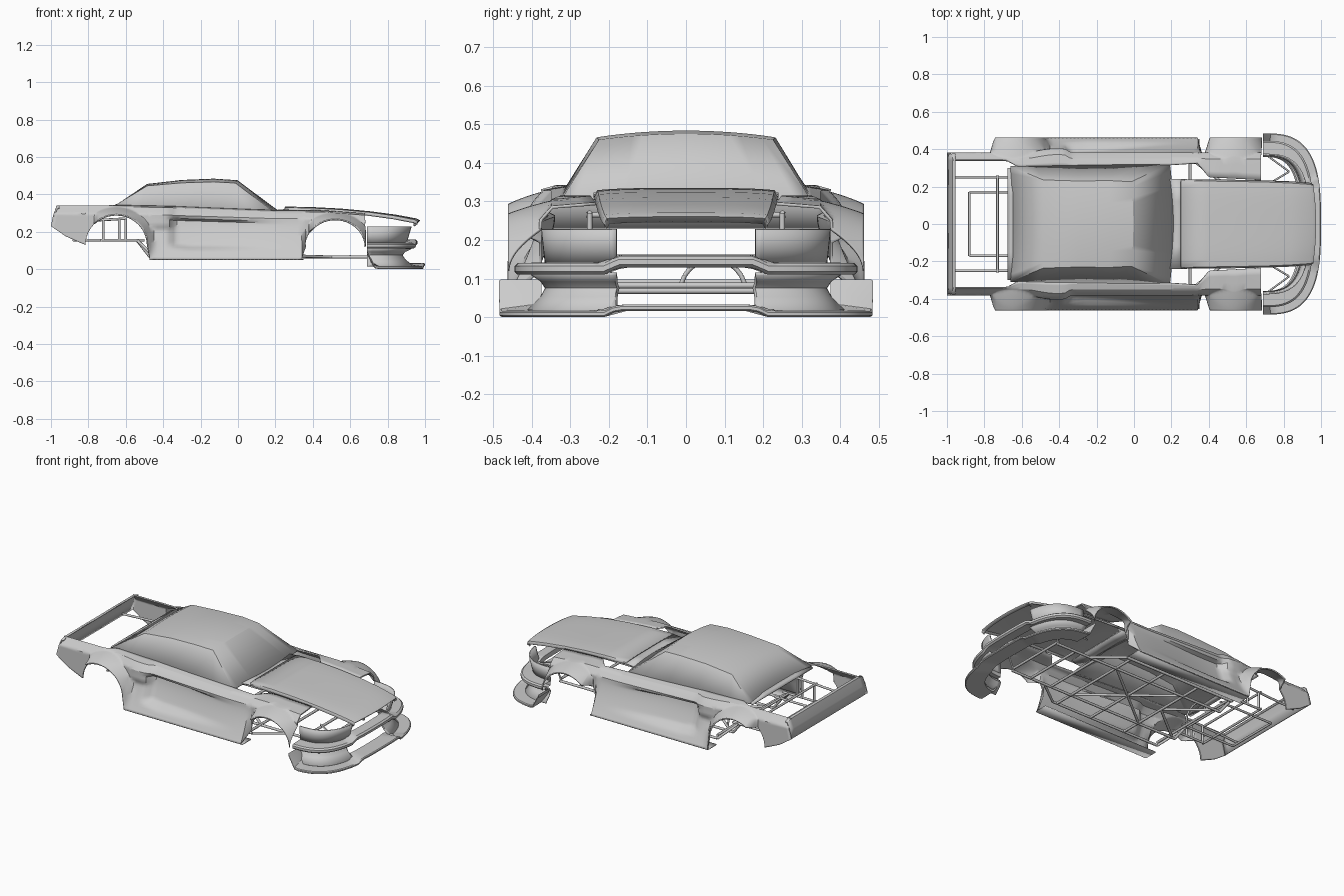
import bpy, bmesh, math
from mathutils import Vector, Matrix

if "Cube" in bpy.data.objects:
    bpy.data.objects.remove(bpy.data.objects["Cube"])


def finish(name, bm, thick=0.0, angle=32):
    bmesh.ops.remove_doubles(bm, verts=bm.verts, dist=0.0002)
    bmesh.ops.recalc_face_normals(bm, faces=bm.faces)
    me = bpy.data.meshes.new(name)
    bm.to_mesh(me)
    bm.free()
    ob = bpy.data.objects.new(name, me)
    bpy.context.collection.objects.link(ob)
    bpy.ops.object.select_all(action='DESELECT')
    ob.select_set(True)
    bpy.context.view_layer.objects.active = ob
    bpy.ops.object.shade_smooth_by_angle(angle=math.radians(angle))
    if thick:
        m = ob.modifiers.new("thickness", 'SOLIDIFY')
        m.thickness, m.offset = thick, 0
    return ob


def add_grid(bm, rows, closed=False, caps=False, sy=1):
    vs = [[bm.verts.new((p[0], p[1] * sy, p[2])) for p in r] for r in rows]
    n = len(vs[0])
    for a, b in zip(vs, vs[1:]):
        for j in range(n if closed else n - 1):
            k = (j + 1) % n
            bm.faces.new((a[j], a[k], b[k], b[j]))
    if caps:
        bm.faces.new(vs[0])
        bm.faces.new(vs[-1])


def sheet(name, rows, thick=0.008, both=False, **kw):
    bm = bmesh.new()
    for sy in ((1, -1) if both else (1,)):
        add_grid(bm, rows, sy=sy, **kw)
    return finish(name, bm, thick)


def tubes(name, segs, r=0.006):
    bm = bmesh.new()
    for a, b in segs:
        a, b = Vector(a), Vector(b)
        d = b - a
        mat = Matrix.Translation((a + b) / 2) @ d.to_track_quat('Z', 'Y').to_matrix().to_4x4()
        bmesh.ops.create_cone(bm, cap_ends=True, segments=8, radius1=r, radius2=r,
                              depth=d.length, matrix=mat)
    return finish(name, bm, angle=50)


def both_sides(segs):
    return segs + [tuple((x, -y, z) for x, y, z in s) for s in segs]


def lerp(x, pts):
    if x <= pts[0][0]:
        return pts[0][1]
    for (x0, y0), (x1, y1) in zip(pts, pts[1:]):
        if x <= x1:
            return y0 + (y1 - y0) * (x - x0) / (x1 - x0)
    return pts[-1][1]


def step(x, a, b):
    t = max(0, min(1, (x - a) / (b - a)))
    return t * t * (3 - 2 * t)


# Body sides: a height field with two flared wheel arches and a door scoop
# arch: centre x, centre z, radius x, radius z, start of flare
ARCHES = [(-.65, .13, .165, .16, -.77), (.52, .12, .16, .145, .38)]
TOP = [(-1, .330), (-.6, .330), (-.35, .325), (.2, .303), (.45, .302), (.68, .285)]
INNER = [(-1, .34), (-.68, .34), (-.62, .305), (.2, .315), (.34, .325), (.40, .25), (.68, .235)]


def bottom(x):
    for cx, cz, rx, rz, _ in ARCHES:
        u = abs(x - cx) / rx
        if u <= 1.0001:
            return cz + rz * math.sqrt(max(0, 1 - u * u))
    return lerp(x, [(-1, .23), (-.92, .175), (-.83, .135), (-.816, .13)]) if x < -.8 else 0.052


def side_y(x, z):
    y = .347 + .031 * min(1, (lerp(x, TOP) - z) / .035)
    y += .022 * step(x, -.6, -.42) * (1 - step(x, -.38, -.33)) * step(z, .2, .25)
    if -.65 < x < .36:
        y += .082 * max(0, (.26 - z) / .21) ** 1.4
    crease = .282 - .04 * (x + .37)
    low = .09 + .12 * max(0, -.26 - x)
    y -= (.035 * step(x, -.38, -.33) * (1 - step(x, -.3, .3))
          * step(z, low, low + .04) * (1 - step(z, crease - .018, crease)))
    for cx, cz, rx, rz, start in ARCHES:
        d = math.hypot((x - cx) / rx, max(0, z - cz) / rz) - 1
        f = max(0, min(1, 1 - d / .24))
        y += max(0, .46 - y) * f * step(x, start, start + .03)
    return y


xs = {-1 + .02 * i for i in range(10)} | {-.472 + .0208 * i for i in range(41)}
for cx, cz, rx, rz, start in ARCHES:
    xs |= {cx + rx * math.cos(math.pi * i / 24) for i in range(25)} | {start, start + .015, start + .03}
rows = []
for x in sorted(xs):
    zb, zt, yi = bottom(x), lerp(x, TOP), lerp(x, INNER)
    col = []
    for j in range(23):
        z = zb + (zt - zb) * j / 22
        lean = .03 * max(0, (z - .23) / .105) * max(0, min(1, (-.88 - x) / .12))
        col.append((x + lean, side_y(x, z), z))
    xt, yt = col[-1][0], col[-1][1]
    col += [(xt, yt + (yi - yt) * k / 3, zt + .003 * k) for k in (1, 2, 3)]
    rows.append(col)
sheet("body_side", rows, 0.008, both=True)
sheet("sill_underside", [[(x, y, .052) for y in (.37, .455)] for x in (-.472, .35)], .006, both=True)

# Tail panel with top ledge
sheet("tail_panel", [[(-.996, y, .23), (-.985, y, .285), (-.968, y, zt - .003), (-.955, y, zt)]
                     for y, zt in ((-.375, .328), (-.34, .338), (0, .338), (.34, .338), (.375, .328))],
      0.008)

# Cabin: roof, windscreen, rear window and side windows in one lofted shell
# centre x, edge x, edge z, crown, half width, belt x, belt y, belt z
CABIN = [(-.645, -.66, .335, .008, .308, -.66, .308, .335),
         (-.485, -.485, .442, .01, .234, -.53, .312, .332),
         (-.3, -.3, .458, .015, .228, -.3, .314, .328),
         (-.13, -.13, .463, .017, .23, -.1, .318, .318),
         (-.005, -.015, .457, .015, .224, .05, .32, .31),
         (.21, .19, .302, .010, .322, .19, .322, .302)]
rows = []
for xc, xe, ze, cr, hw, bx, by, bz in CABIN:
    row = [(bx, -by, bz)]
    for i in range(17):
        f = -1 + i / 8
        g = 1 - f * f
        row.append((xe + (xc - xe) * g, f * hw, ze + cr * g))
    rows.append(row + [(bx, by, bz)])
sheet("cabin_shell", rows)
sheet("rear_window_lip", [[(-.675, y, .332), (-.645, y, .338 + .008 * (1 - (y / .31) ** 2))]
                          for y in (-.3, -.15, 0, .15, .3)])

# Cowl and bonnet
sheet("cowl", [[(.2 - abs(y) * .08, y, .312), (.27, y, .320)]
               for y in (-.24, -.12, 0, .12, .24)], .006)
BONNET = [(.25, .326, .228), (.4, .323, .227), (.55, .315, .225), (.7, .301, .222),
          (.83, .283, .217), (.94, .262, .209), (.955, .255, .205), (.942, .244, .20)]
rows = []
for x, z, w in BONNET:
    row = [(x, -w - .008, z - .014)]
    for i in range(13):
        f = -1 + i / 6
        bow = .015 * (1 - f * f) * step(x, .6, .95)
        row.append((x + bow, f * w, z + .005 * (1 - f ** 4)))
    rows.append(row + [(x, w + .008, z - .014)])
sheet("bonnet", rows, 0.008)


# Front bumper parts follow a rounded U in plan
def bow_rows(profile, y_from=0.0, raised=0.0, curl=0.0, x0=.69, n=32):
    out = []
    yw0 = profile[0][1]
    t0 = math.asin((y_from / yw0) ** 1.5) if y_from else 0
    for i in range(n + 1):
        t = t0 + (math.pi / 2 - t0) * i / n
        row = []
        for xf, yw, z in profile:
            x = x0 + (xf - x0) * max(0, math.cos(t)) ** .667
            y = yw * math.sin(t) ** .667
            if y_from and i == 0:
                y = y_from
            row.append((x, y, z + raised * (1 - step(y, .175, .215))
                        + curl * max(0, (.745 - x) / .055) ** 2))
        out.append(row)
    return out


sheet("bumper_upper", bow_rows([(.905, .362, .135), (.92, .367, .18), (.935, .372, .228)], .18),
      .008, both=True)
sheet("bumper_ridge", bow_rows([(.95, .437, .110), (.96, .445, .118), (.96, .445, .132),
                                (.95, .437, .140), (.89, .362, .142), (.89, .362, .112)],
                               raised=.018), 0, both=True, closed=True)
sheet("bumper_lower", bow_rows([(.935, .40, .112), (.90, .375, .095), (.885, .362, .075),
                                (.90, .375, .05), (.94, .41, .016)], .18), .008, both=True)
sheet("front_splitter", bow_rows([(.995, .48, 0), (1.0, .485, .004), (1.0, .485, .012),
                                  (.995, .48, .016), (.90, .375, .016), (.90, .375, .002)],
                                 raised=.016, curl=.082), 0, both=True, closed=True)

# Ladder frame
segs = both_sides([((-.47, .2, .065), (.74, .2, .065)), ((-.45, .33, .07), (.33, .33, .07)),
                   ((.33, .33, .07), (.5, .2, .065)),
                   ((-.47, .2, .065), (-.54, .2, .155)), ((-.45, .33, .07), (-.54, .25, .155)),
                   ((-.2, .2, .07), (.05, 0, .07)), ((.05, 0, .07), (.3, .2, .07)),
                   ((-.45, .2, .07), (-.2, 0, .07))])
for x, w, z in ((-.45, .33, .09), (-.2, .33, .068), (.05, .33, .068), (.3, .33, .068),
                (.45, .2, .068), (.6, .2, .068), (.73, .2, .082)):
    segs.append(((x, -w, z), (x, w, z)))
tubes("floor_frame", segs, .008)

# Rear subframe
segs = both_sides([((-.98, .25, .25), (-.6, .25, .27)), ((-.73, .25, .155), (-.5, .25, .155)),
                   ((-.88, .17, .155), (-.5, .17, .155)), ((-.72, .25, .155), (-.72, .25, .265)),
                   ((-.635, .25, .155), (-.635, .25, .27)), ((-.6, .25, .155), (-.6, .25, .27))])
segs += [((-.88, -.17, .155), (-.88, .17, .155))]
segs += [((x, -.26, z), (x, .26, z)) for x, z in ((-.73, .155), (-.73, .265), (-.54, .155))]
tubes("rear_frame", segs, .007)

# Bumper brackets
tubes("bumper_bracket", both_sides([
    ((.72, .36, .19), (.83, .28, .19)), ((.83, .28, .19), (.73, .22, .19)),
    ((.73, .2, .07), (.76, .2, .14)), ((.76, .2, .14), (.9, .2, .14))]), .005)

# Shaft hoop
arc = [(-.4, .07 + .085 * math.cos(math.pi * i / 12), .065 + .085 * math.sin(math.pi * i / 12))
       for i in range(13)]
tubes("shaft_hoop", list(zip(arc, arc[1:])), .006)
